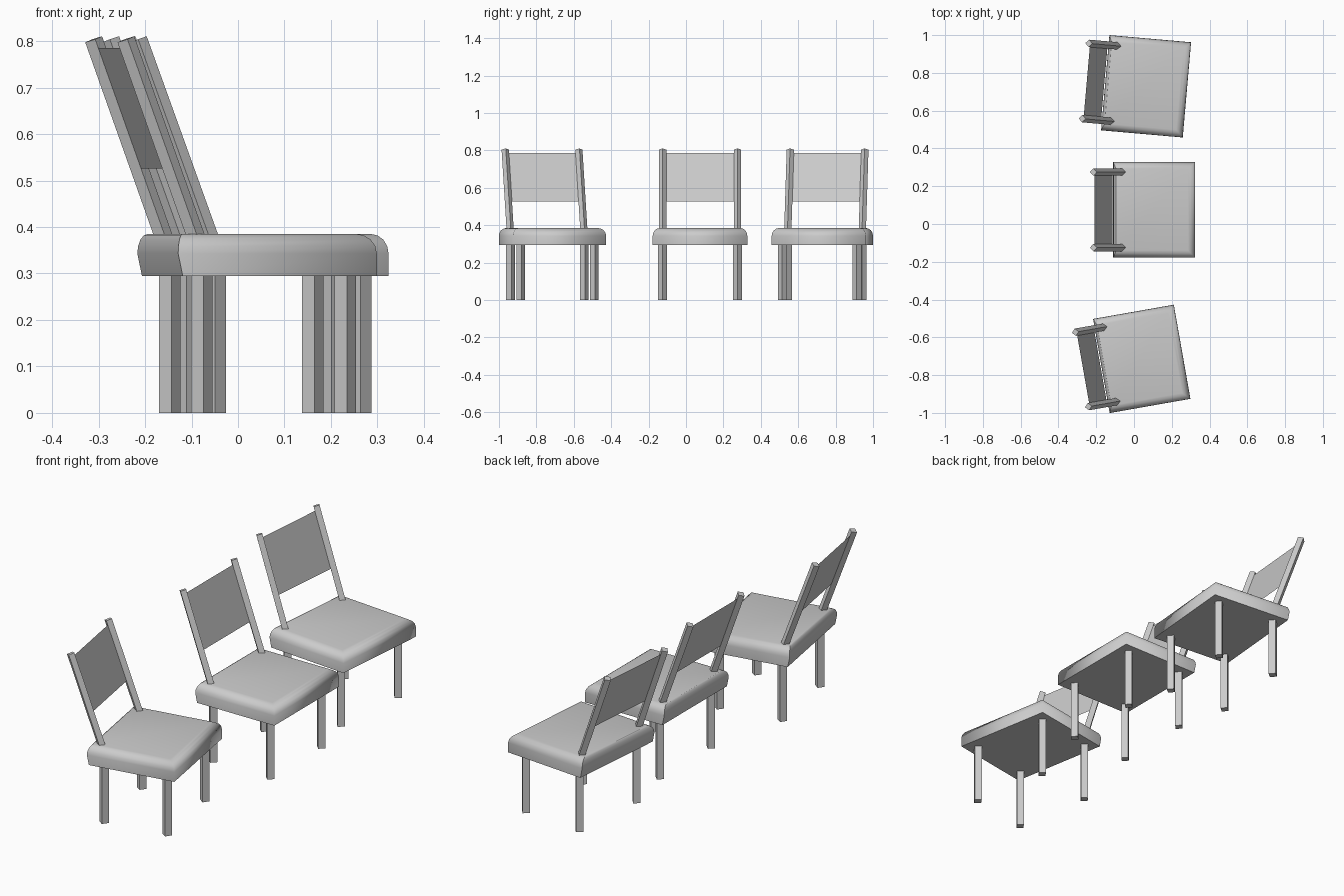
import bpy, bmesh, math
from mathutils import Vector, Matrix

cube = bpy.data.objects.get("Cube")
if cube:
    bpy.data.objects.remove(cube)

# One plain grey for everything
grey = bpy.data.materials.new("plain grey")
grey.use_nodes = True
tone = (0.6, 0.6, 0.6, 1)
grey.diffuse_color = tone
grey.node_tree.nodes["Principled BSDF"].inputs["Base Color"].default_value = tone

HALF_DEPTH, HALF_WIDTH = 0.217, 0.253
SEAT_BOTTOM, SEAT_MID, SEAT_TOP = 0.295, 0.343, 0.385
ROUND, STEPS = 0.038, 4
POST_Y = 0.2


def finish(bm, name, place):
    bmesh.ops.transform(bm, matrix=place, verts=bm.verts)
    mesh = bpy.data.meshes.new(name)
    bm.to_mesh(mesh)
    bm.free()
    mesh.materials.append(grey)
    obj = bpy.data.objects.new(name, mesh)
    bpy.context.collection.objects.link(obj)


def seat(name, place):
    # Stacked rings: rounded over at front and sides, slightly bulged back
    bm = bmesh.new()
    levels = [(SEAT_BOTTOM, 0, 0.01)]
    for i in range(STEPS + 1):
        a = math.pi / 2 * i / STEPS
        levels.append((SEAT_MID + (SEAT_TOP - SEAT_MID) * math.sin(a),
                       ROUND * (1 - math.cos(a)), 0.016 * (1 - math.cos(a))))
    rings = []
    for z, inset, back in levels:
        x0, x1, y = back - HALF_DEPTH, HALF_DEPTH - inset, HALF_WIDTH - inset
        rings.append([bm.verts.new(p) for p in
                      ((x0, -y, z), (x1, -y, z), (x1, y, z), (x0, y, z))])
    back_faces = []
    for low, high in zip(rings, rings[1:]):
        for i in range(4):
            j = (i + 1) % 4
            f = bm.faces.new((low[i], low[j], high[j], high[i]))
            if i == 3:
                back_faces.append(f)
    bottom = bm.faces.new(rings[0][::-1])
    bm.faces.new(rings[-1])
    for f in bm.faces:
        f.smooth = True
    # Crisp outline around the back and the underside
    for e in bm.edges:
        in_back = sum(f in back_faces for f in e.link_faces)
        if in_back == 1 or bottom in e.link_faces:
            e.smooth = False
    finish(bm, name, place)


def bar(name, start, end, radius, place):
    # Four-sided bar with its corners pointing along x and y
    start, end = Vector(start), Vector(end)
    axis = end - start
    tilt = Matrix.Rotation(math.atan2(axis.x, axis.z), 4, "Y")
    bm = bmesh.new()
    bmesh.ops.create_cone(bm, cap_ends=True, segments=4, radius1=radius,
                          radius2=radius, depth=axis.length,
                          matrix=Matrix.Translation((start + end) / 2) @ tilt)
    finish(bm, name, place)


def lean(z):
    # Depth position of the leaning backrest at a height
    return -0.171 - 0.36 * (z - SEAT_TOP)


def panel(name, low, high, place):
    bm = bmesh.new()
    corners = ((-POST_Y, low), (POST_Y, low), (POST_Y, high), (-POST_Y, high))
    bm.faces.new([bm.verts.new((lean(z), y, z)) for y, z in corners])
    finish(bm, name, place)


# Row of three chairs, the outer two turned a little
chairs = {"front": (0.041, -0.714, 10), "middle": (0.107, 0.075, 0),
          "rear": (0.064, 0.729, -5)}
for label, (x, y, turn) in chairs.items():
    place = Matrix.Translation((x, y, 0)) @ Matrix.Rotation(math.radians(turn), 4, "Z")
    seat(label + "_chair_seat", place)
    panel(label + "_chair_back_panel", 0.526, 0.785, place)
    for side, sy in (("right", -POST_Y), ("left", POST_Y)):
        bar(f"{label}_chair_{side}_post", (lean(0.33), sy, 0.33),
            (lean(0.804), sy, 0.804), 0.0195, place)
        for end, lx in (("front", 0.157), ("back", -0.156)):
            bar(f"{label}_chair_{side}_{end}_leg", (lx, sy, 0),
                (lx, sy, SEAT_BOTTOM + 0.01), 0.0235, place)
